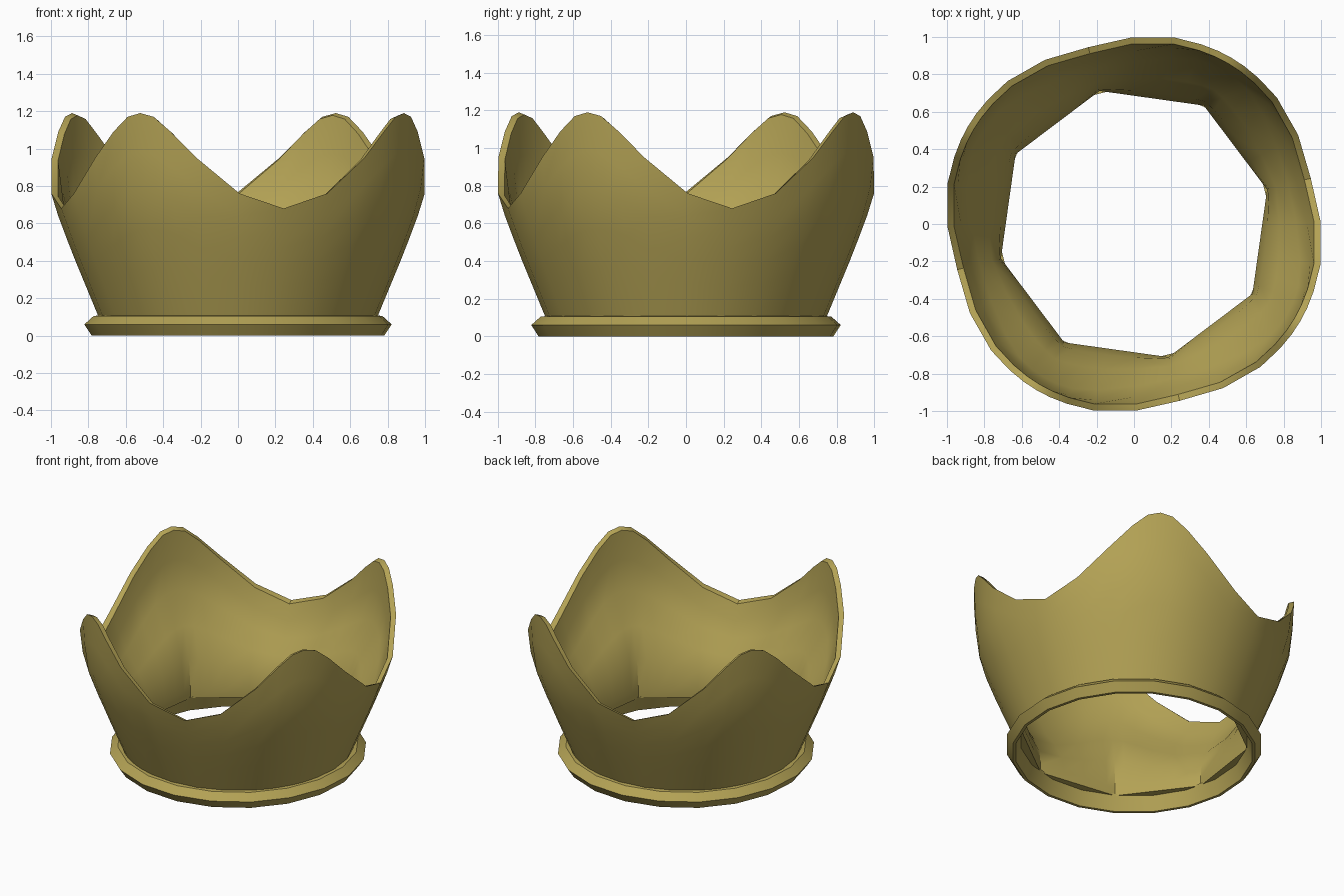
import bpy, bmesh
from math import radians, cos, sin

cube = bpy.data.objects.get("Cube")
if cube:
    bpy.data.objects.remove(cube, do_unlink=True)

gold = bpy.data.materials.new("old_gold")
gold.use_nodes = True
gold.diffuse_color = (0.45, 0.36, 0.09, 1)
gold.node_tree.nodes["Principled BSDF"].inputs["Base Color"].default_value = gold.diffuse_color


def lerp_table(table, x):
    """Piecewise linear lookup in a list of (x, y) pairs."""
    for (x0, y0), (x1, y1) in zip(table, table[1:]):
        if x <= x1:
            return y0 + (y1 - y0) * (x - x0) / (x1 - x0)
    return table[-1][1]


def swept_ring(name, columns, smooth):
    """Join closed (radius, height) loops, each at its own angle, into a ring."""
    bm = bmesh.new()
    loops = [[bm.verts.new((r * cos(a), r * sin(a), z)) for r, z in loop]
             for a, loop in columns]
    n = len(loops[0])
    for i, here in enumerate(loops):
        there = loops[(i + 1) % len(loops)]
        for j in range(n):
            k = (j + 1) % n
            bm.faces.new((here[j], there[j], there[k], here[k]))
    bmesh.ops.recalc_face_normals(bm, faces=bm.faces)
    mesh = bpy.data.meshes.new(name)
    bm.to_mesh(mesh)
    bm.free()
    mesh.materials.append(gold)
    obj = bpy.data.objects.new(name, mesh)
    bpy.context.collection.objects.link(obj)
    bpy.ops.object.select_all(action='DESELECT')
    obj.select_set(True)
    bpy.context.view_layer.objects.active = obj
    bpy.ops.object.shade_smooth_by_angle(angle=radians(smooth))
    return obj


# Outer wall radius by height, and rim height by angle from the nearest point
WALL = [(0.1, 0.745), (0.16, 0.77), (0.45, 0.89), (0.73, 0.995), (0.95, 1.02), (1.19, 1.03)]
RIM = [(0, 1.19), (4.5, 1.17), (10, 1.09), (18, 0.95), (31, 0.76), (45, 0.68)]
FIRST_POINT = -30.5
FOOT = 0.16


def wall_column(offset):
    top = lerp_table(RIM, offset)
    steps = [i / 5 for i in range(6)]
    heights = [FOOT + (top - FOOT) * t for t in steps]
    outer = [(lerp_table(WALL, z), z) for z in heights]
    # The inside starts as an octagon and rounds out towards the rim
    octagon = 0.735 * cos(radians(22.5)) / cos(radians(offset - 22.5))
    inner = []
    for t, (r, z) in zip(steps, outer):
        blend = max(0, 1 - 1.6 * t)
        inner.append((octagon * blend + (r - 0.05 + 0.015 * t) * (1 - blend), z - 0.012 * t))
    return [(0.745, 0.1)] + outer + inner[::-1] + [(octagon, 0.1)]


# Crown wall with four points
offsets = [x for x, _ in RIM]
around = offsets + [90 - x for x in offsets[-2:0:-1]]
columns = []
for quarter in range(4):
    for x in around:
        angle = radians(FIRST_POINT + 90 * quarter + x)
        columns.append((angle, wall_column(min(x, 90 - x))))
swept_ring("crown_wall", columns, 35)

# Flared band around the foot
band = [(0.785, 0), (0.825, 0.06), (0.775, 0.105), (0.73, 0.11), (0.765, 0)]
SIDES = 20
swept_ring("base_band", [(radians(360 * i / SIDES + 5), band) for i in range(SIDES)], 25)
